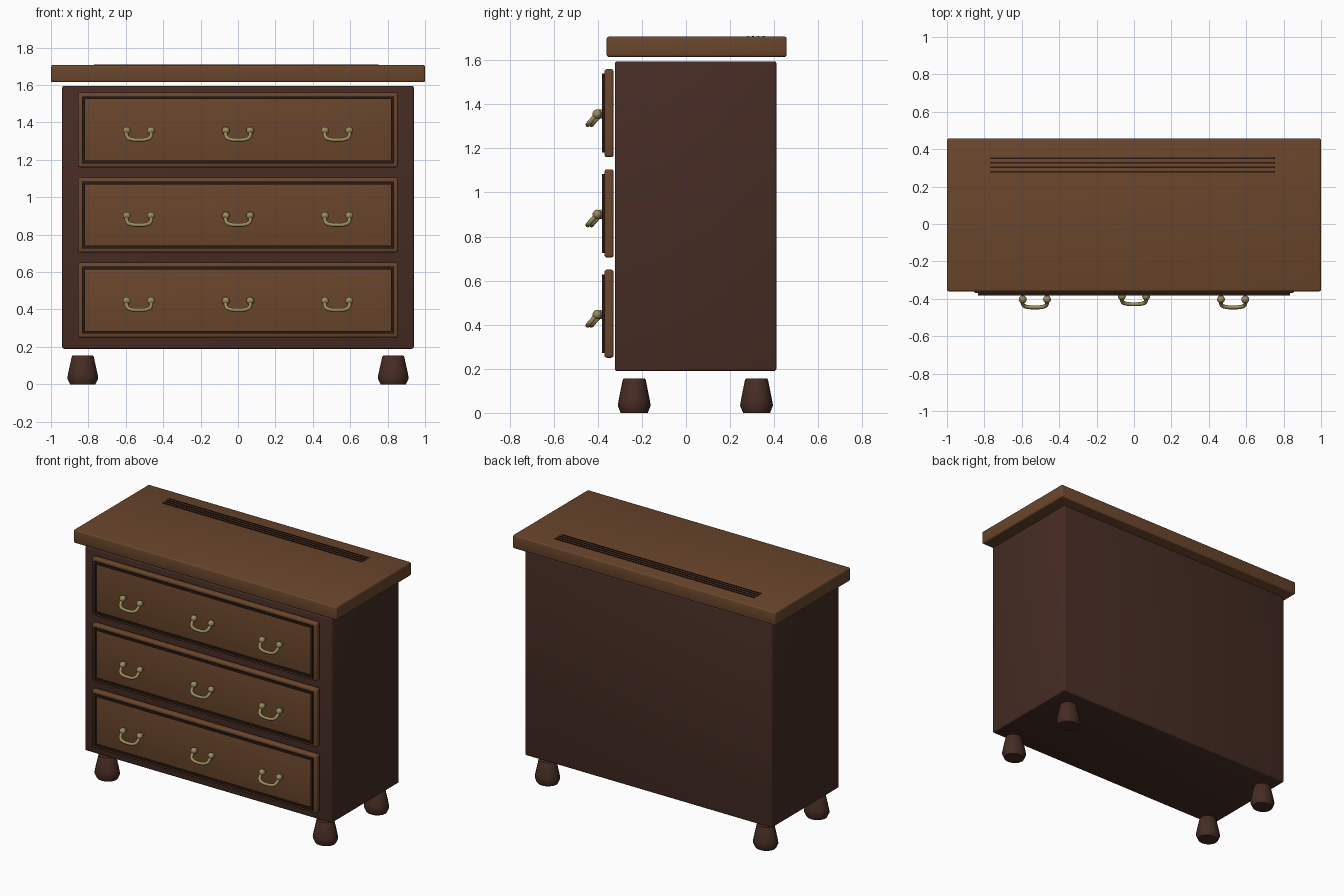
import bpy, bmesh, math
from mathutils import Matrix

if "Cube" in bpy.data.objects:
    bpy.data.objects.remove(bpy.data.objects["Cube"])


def material(name, r, g, b):
    m = bpy.data.materials.new(name)
    m.diffuse_color = (r, g, b, 1)
    m.use_nodes = True
    m.node_tree.nodes["Principled BSDF"].inputs["Base Color"].default_value = m.diffuse_color
    return m


OAK = material("warm brown wood", 0.144, 0.061, 0.025)
WALNUT = material("dark brown wood", 0.061, 0.025, 0.017)
TRIM = material("blackish brown trim", 0.024, 0.011, 0.007)
BRASS = material("aged brass", 0.33, 0.26, 0.105)


def add_object(name, bm, mat, smooth=True):
    bmesh.ops.recalc_face_normals(bm, faces=bm.faces)
    me = bpy.data.meshes.new(name)
    bm.to_mesh(me)
    bm.free()
    me.materials.append(mat)
    ob = bpy.data.objects.new(name, me)
    bpy.context.collection.objects.link(ob)
    if smooth:
        bpy.context.view_layer.objects.active = ob
        ob.select_set(True)
        bpy.ops.object.shade_smooth_by_angle(angle=math.radians(35))
        ob.select_set(False)
    return ob


def box(name, x, y, z, mat, bevel):
    """Bevelled box from (low, high) ranges."""
    bm = bmesh.new()
    bmesh.ops.create_cube(bm, size=1)
    for v in bm.verts:
        v.co = [r[0] if c < 0 else r[1] for c, r in zip(v.co, (x, y, z))]
    bmesh.ops.bevel(bm, geom=bm.edges[:], offset=bevel, segments=3,
                    profile=0.5, affect='EDGES')
    return add_object(name, bm, mat)


def foot(name, x, y):
    """Turned foot, slightly oval."""
    profile = [(0.068, 0), (0.083, 0.033), (0.078, 0.06), (0.058, 0.15), (0.054, 0.155)]
    n = 16
    bm = bmesh.new()
    rings = [[bm.verts.new((x + r * math.cos(2 * math.pi * i / n),
                            y + 0.9 * r * math.sin(2 * math.pi * i / n), z))
              for i in range(n)] for r, z in profile]
    for a, b in zip(rings, rings[1:]):
        for i in range(n):
            j = (i + 1) % n
            bm.faces.new((a[i], a[j], b[j], b[i]))
    bm.faces.new(rings[0])
    bm.faces.new(rings[-1])
    add_object(name, bm, WALNUT)


def frame(name, hx, z0, z1, w, y0, y1):
    """Mitred rectangular moulding."""
    bm = bmesh.new()
    loops = []
    for inset, y in ((0, y1), (0, y0), (w, y0), (w, y1)):
        a, lo, hi = hx - inset, z0 + inset, z1 - inset
        loops.append([bm.verts.new(p) for p in
                      ((-a, y, lo), (a, y, lo), (a, y, hi), (-a, y, hi))])
    for k in range(4):
        a, b = loops[k], loops[(k + 1) % 4]
        for i in range(4):
            j = (i + 1) % 4
            bm.faces.new((a[i], a[j], b[j], b[i]))
    add_object(name, bm, TRIM, smooth=False)


def handle(name, x, y, z):
    # two ball mounts with short posts into the drawer
    bm = bmesh.new()
    for s in (-1, 1):
        bmesh.ops.create_uvsphere(bm, u_segments=16, v_segments=10, radius=0.021,
                                  matrix=Matrix.Translation((x + s * 0.065, y, z)))
        bmesh.ops.create_cone(bm, cap_ends=True, segments=10, radius1=0.01, radius2=0.01,
                              depth=0.04, matrix=Matrix.Translation((x + s * 0.065, y + 0.02, z))
                              @ Matrix.Rotation(math.pi / 2, 4, 'X'))
    add_object(name + "_mounts", bm, BRASS)
    # drooping bail
    half = [(0.065, 0, 0), (0.066, -0.018, -0.02), (0.058, -0.034, -0.038),
            (0.035, -0.041, -0.047)]
    path = [(-a, b, c) for a, b, c in half] + [(0, -0.043, -0.049)] + half[::-1]
    cu = bpy.data.curves.new(name + "_bail", 'CURVE')
    cu.dimensions = '3D'
    cu.bevel_depth = 0.0105
    cu.bevel_resolution = 2
    cu.resolution_u = 4
    cu.use_fill_caps = True
    sp = cu.splines.new('BEZIER')
    sp.bezier_points.add(len(path) - 1)
    for p, (a, b, c) in zip(sp.bezier_points, path):
        p.co = (x + a, y + b, z + c)
        p.handle_left_type = p.handle_right_type = 'AUTO'
    cu.materials.append(BRASS)
    bpy.context.collection.objects.link(bpy.data.objects.new(name + "_bail", cu))


# Case and overhanging top
box("cabinet_body", (-0.94, 0.94), (-0.323, 0.41), (0.19, 1.595), WALNUT, 0.01)
box("top_slab", (-1, 1), (-0.36, 0.457), (1.615, 1.707), OAK, 0.01)

# Thin dark grain lines along the back of the top
for i in range(4):
    y = 0.28 + 0.024 * i
    box(f"grain_line_{i + 1}", (-0.77, 0.75), (y - 0.004, y + 0.004), (1.703, 1.711), TRIM, 0.001)

# Feet
for side, x in (("left", -0.83), ("right", 0.83)):
    for end, y in (("front", -0.235), ("back", 0.32)):
        foot(f"{end}_{side}_foot", x, y)

# Drawers with moulding and three handles each
for i in range(3):
    z = 0.45 + 0.455 * i
    n = f"drawer_{i + 1}"
    box(n + "_front", (-0.856, 0.856), (-0.37, -0.328), (z - 0.2, z + 0.2), OAK, 0.012)
    frame(n + "_moulding", 0.834, z - 0.179, z + 0.179, 0.015, -0.381, -0.367)
    for j, x in enumerate((-0.53, 0, 0.53)):
        handle(f"{n}_handle_{j + 1}", x, -0.386 if j == 1 else -0.403, z - 0.004)
